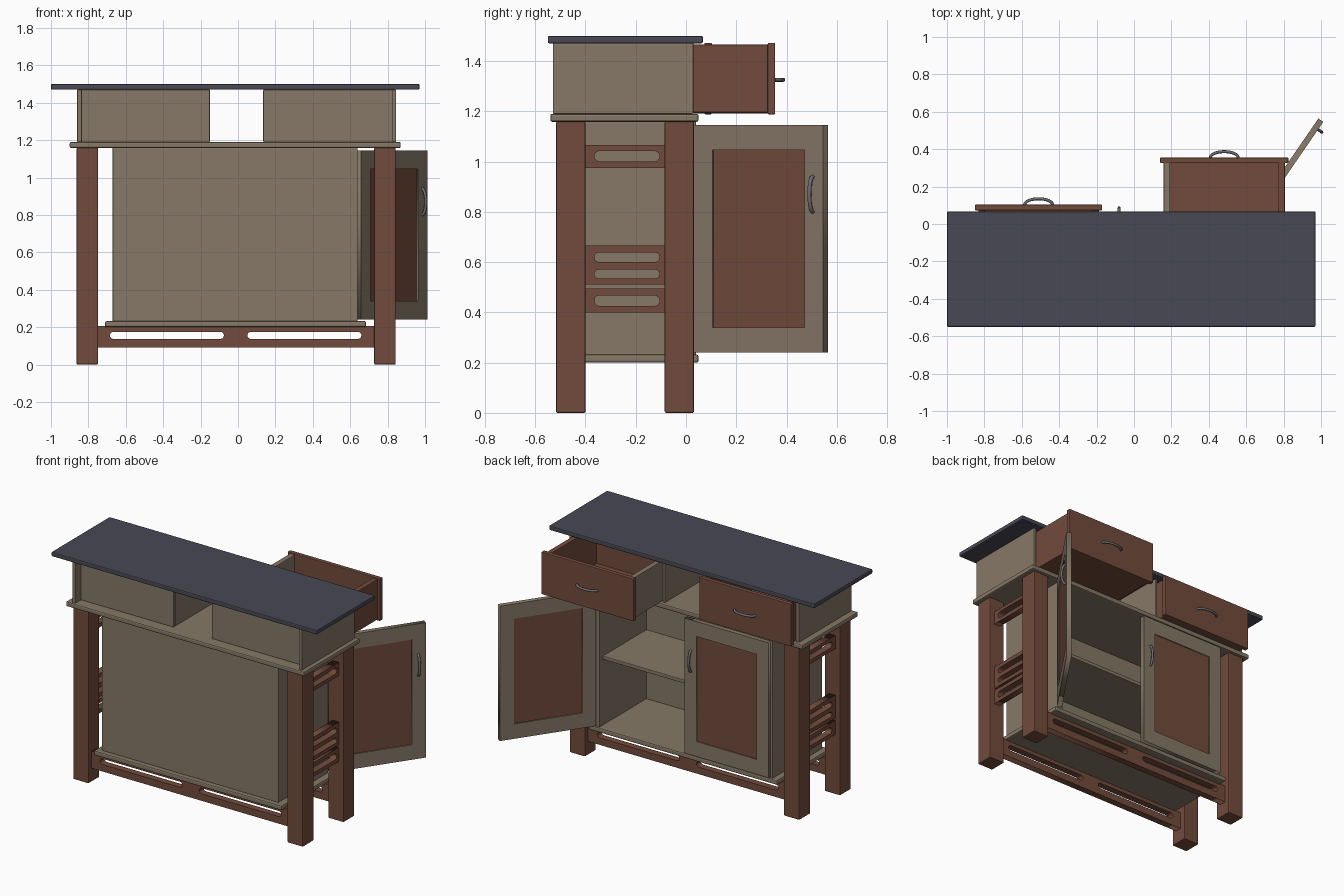
import bpy
from math import sin, cos, pi, radians
from mathutils import Matrix, Vector

if "Cube" in bpy.data.objects:
    bpy.data.objects.remove(bpy.data.objects["Cube"])


def material(name, rgb):
    m = bpy.data.materials.new(name)
    m.diffuse_color = (*rgb, 1)
    m.use_nodes = True
    m.node_tree.nodes["Principled BSDF"].inputs["Base Color"].default_value = m.diffuse_color
    return m


BROWN = material("red_brown_wood", (0.17, 0.07, 0.045))
BEIGE = material("pale_wood", (0.24, 0.19, 0.135))
STONE = material("dark_stone", (0.065, 0.065, 0.09))
METAL = material("metal", (0.15, 0.15, 0.16))


def box(name, x, y, z, mat, bevel=0.004, matrix=None):
    """Bevelled box from (min, max) ranges."""
    bpy.ops.mesh.primitive_cube_add(size=1)
    o = bpy.context.object
    o.name = name
    size = [b - a for a, b in (x, y, z)]
    mid = Vector([(a + b) / 2 for a, b in (x, y, z)])
    o.data.transform(Matrix.Translation(mid) @ Matrix.Diagonal((*size, 1)))
    if matrix:
        o.matrix_world = matrix
    o.data.materials.append(mat)
    if bevel:
        mod = o.modifiers.new("soft_edges", 'BEVEL')
        mod.width = bevel
        mod.segments = 2
    return o


def rect(x0, x1, y0, y1):
    return [(x0, y0), (x1, y0), (x1, y1), (x0, y1)]


def slot(x0, x1, y0, y1):
    """Rectangle with rounded ends."""
    r, cy = (y1 - y0) / 2, (y0 + y1) / 2
    n = 6
    right = [(x1 - r + r * cos(a), cy + r * sin(a)) for a in [-pi / 2 + pi * i / n for i in range(n + 1)]]
    left = [(x0 + r + r * cos(a), cy + r * sin(a)) for a in [pi / 2 + pi * i / n for i in range(n + 1)]]
    return right + left


def plate(name, outlines, thickness, matrix, mat):
    """Upright plate cut from an outline with holes."""
    c = bpy.data.curves.new(name, 'CURVE')
    c.dimensions = '2D'
    c.fill_mode = 'BOTH'
    c.extrude = thickness / 2
    for pts in outlines:
        s = c.splines.new('POLY')
        s.points.add(len(pts) - 1)
        for p, (u, v) in zip(s.points, pts):
            p.co = (u, v, 0, 1)
        s.use_cyclic_u = True
    c.materials.append(mat)
    o = bpy.data.objects.new(name, c)
    bpy.context.collection.objects.link(o)
    o.matrix_world = matrix @ Matrix.Rotation(pi / 2, 4, 'X')
    bpy.ops.object.select_all(action='DESELECT')
    o.select_set(True)
    bpy.context.view_layer.objects.active = o
    bpy.ops.object.convert(target='MESH')
    return o


def handle(name, matrix, span=0.15, depth=0.032):
    """Bowed pull: spans local x, bows out along local y."""
    c = bpy.data.curves.new(name, 'CURVE')
    c.dimensions = '3D'
    c.bevel_depth = 0.008
    c.bevel_resolution = 2
    c.use_fill_caps = True
    s = c.splines.new('POLY')
    n = 12
    s.points.add(n)
    for i, p in enumerate(s.points):
        a = pi * i / n
        p.co = (-span / 2 * cos(a), depth * sin(a), 0, 1)
    c.materials.append(METAL)
    o = bpy.data.objects.new(name, c)
    bpy.context.collection.objects.link(o)
    o.matrix_world = matrix


T = Matrix.Translation
R = Matrix.Rotation

# Stone worktop
box("worktop", (-1.0, 0.97), (-0.55, 0.067), (1.47, 1.5), STONE, 0.006)

# Drawer case: lower board, ends, front panels and dividers with open centre
box("case_board", (-0.9, 0.87), (-0.54, 0.05), (1.158, 1.19), BEIGE, 0.008)
box("case_end_left", (-0.86, -0.835), (-0.53, 0.03), (1.19, 1.47), BEIGE)
box("case_end_right", (0.825, 0.845), (-0.53, 0.03), (1.19, 1.47), BEIGE)
for side, x0, x1, xd in (("left", -0.84, -0.15, -0.165), ("right", 0.135, 0.83, 0.135)):
    box("case_panel_" + side, (x0, x1), (-0.47, -0.45), (1.19, 1.47), BEIGE)
    box("case_divider_" + side, (xd, xd + 0.015), (-0.45, 0.03), (1.19, 1.47), BEIGE)

# Drawers: the left one shut, the right one pulled out
for side, x0, x1, y1, depth in (("left", -0.85, -0.17, 0.103, 0.52), ("right", 0.14, 0.825, 0.355, 0.54)):
    y0 = y1 - depth
    z = (1.195, 1.465)
    box(f"drawer_{side}_front", (x0, x1), (y1 - 0.03, y1), (1.188, 1.472), BROWN)
    box(f"drawer_{side}_back", (x0 + 0.03, x1 - 0.03), (y0, y0 + 0.03), z, BROWN)
    box(f"drawer_{side}_base", (x0 + 0.02, x1 - 0.02), (y0, y1 - 0.02), (1.192, 1.215), BROWN)
    for k, xs in enumerate((x0 + 0.018, x1 - 0.053)):
        mat = BEIGE if k == 0 and side == "right" else BROWN
        box(f"drawer_{side}_side_{k}", (xs, xs + 0.035), (y0, y1 - 0.02), z, mat)
    handle(f"drawer_{side}_handle", T(((x0 + x1) / 2, y1, 1.325)))

# Four square legs
for sx, x in (("left", -0.863), ("right", 0.728)):
    for sy, y in (("front", -0.517), ("back", -0.085)):
        box(f"leg_{sy}_{sx}", (x, x + 0.115), (y, y + 0.117), (0, 1.16), BROWN, 0.006)

# Long slotted rails between the legs
for sy, y in (("front", -0.46), ("back", -0.025)):
    plate("long_rail_" + sy, [rect(-0.755, 0.735, 0.09, 0.205),
                              slot(-0.685, -0.075, 0.137, 0.175),
                              slot(0.05, 0.66, 0.137, 0.175)], 0.045, T((0, y, 0)), BROWN)

# Slotted rails on both sides
for sx, x in (("left", -0.805), ("right", 0.785)):
    turn = T((x, 0, 0)) @ R(pi / 2, 4, 'Z')
    for name, z0, z1, holes in (("top", 0.975, 1.065, [(1.0, 1.042)]),
                                ("middle", 0.51, 0.665, [(0.535, 0.57), (0.6, 0.638)]),
                                ("low", 0.4, 0.495, [(0.425, 0.468)])):
        plate(f"side_rail_{name}_{sx}", [rect(-0.405, -0.08, z0, z1)] +
              [slot(-0.365, -0.105, a, b) for a, b in holes], 0.045, turn, BROWN)

# Cabinet body, open at the back, with one shelf
box("cabinet_floor", (-0.71, 0.685), (-0.515, 0.05), (0.2, 0.232), BEIGE, 0.008)
box("cabinet_front_panel", (-0.67, 0.64), (-0.485, -0.46), (0.23, 1.16), BEIGE)
box("cabinet_side_left", (-0.67, -0.645), (-0.47, 0.04), (0.23, 1.16), BEIGE)
box("cabinet_side_right", (0.615, 0.64), (-0.47, 0.04), (0.23, 1.16), BEIGE)
box("cabinet_shelf", (-0.65, 0.62), (-0.47, 0.0), (0.67, 0.695), BEIGE)

# Doors: frame around a sunken panel, hinge on the local z axis
W, Z0, Z1 = 0.625, 0.24, 1.145
for side, m, s in (("closed", T((-0.655, 0.045, 0)), 1),
                   ("open", T((0.645, 0.04, 0)) @ R(radians(55.5), 4, 'Z'), -1)):
    plate(f"door_{side}_frame", [rect(0, W, Z0, Z1), rect(0.09, W - 0.09, Z0 + 0.1, Z1 - 0.1)], 0.032, m, BEIGE)
    box(f"door_{side}_panel", (0.085, W - 0.085), (-0.009, 0.009), (Z0 + 0.095, Z1 - 0.095), BROWN, 0, m)
    flip = Matrix.Diagonal((1, s, 1, 1))
    handle(f"door_{side}_handle", m @ flip @ T((W - 0.05, 0.016, 0.87)) @ R(pi / 2, 4, 'Y'), 0.14, 0.025)
